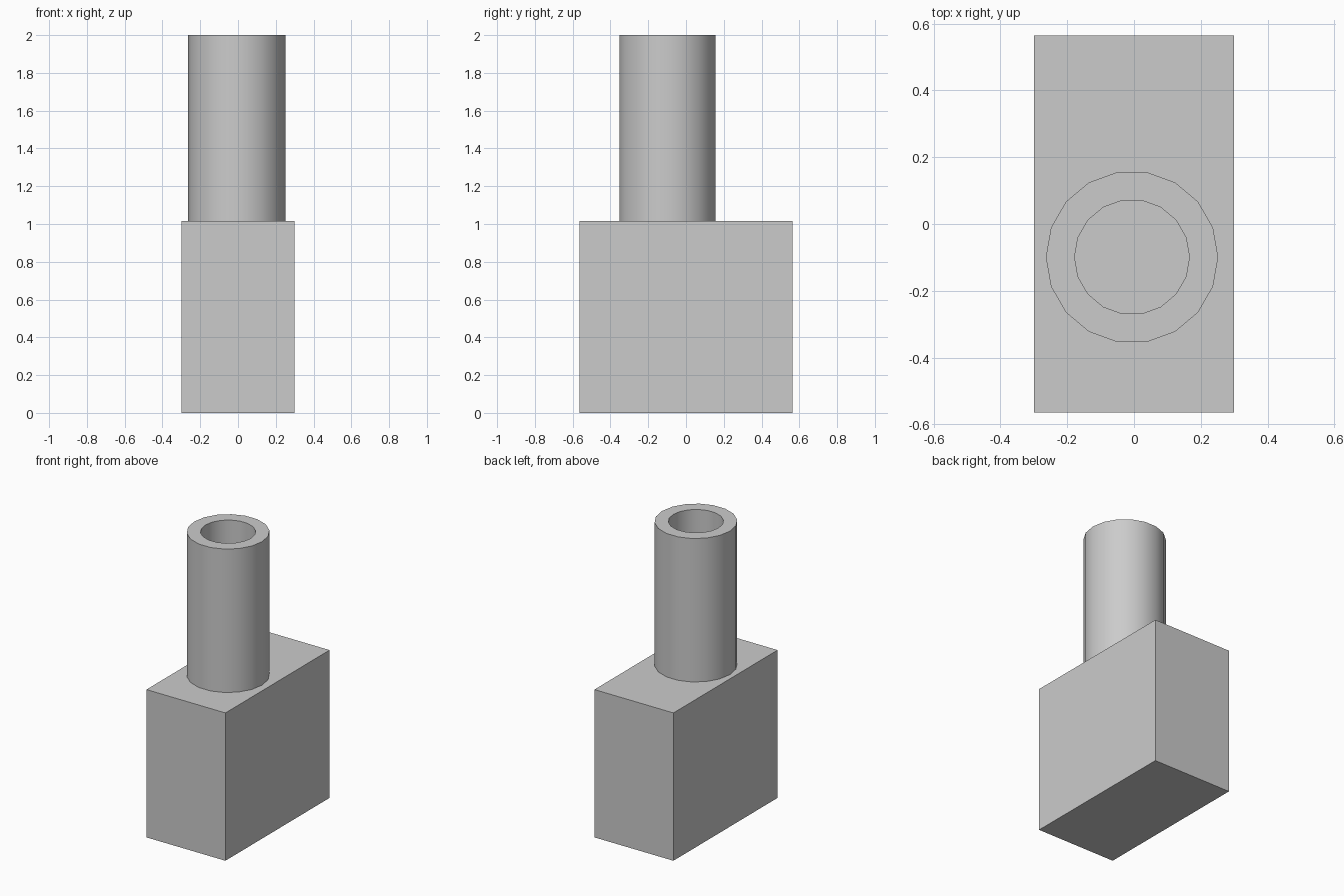
import bpy, bmesh
from math import cos, sin, tau, radians

if "Cube" in bpy.data.objects:
    bpy.data.objects.remove(bpy.data.objects["Cube"])

BASE_TOP = 1.015
SIDES = 18


def add_object(name, bm):
    bmesh.ops.recalc_face_normals(bm, faces=bm.faces)
    mesh = bpy.data.meshes.new(name)
    bm.to_mesh(mesh)
    bm.free()
    obj = bpy.data.objects.new(name, mesh)
    bpy.context.collection.objects.link(obj)
    return obj


# Rectangular base block
bm = bmesh.new()
bmesh.ops.create_cube(bm, size=1)
bmesh.ops.scale(bm, vec=(0.60, 1.13, BASE_TOP), verts=bm.verts)
bmesh.ops.translate(bm, vec=(0, 0, BASE_TOP / 2), verts=bm.verts)
add_object("base_block", bm)

# Hollow pipe: a wall section swept around the pipe axis
bm = bmesh.new()
section = [(0.258, BASE_TOP), (0.258, 2.0), (0.172, 2.0), (0.172, BASE_TOP)]
rings = [[bm.verts.new((r * cos(tau * i / SIDES), r * sin(tau * i / SIDES), z))
          for r, z in section] for i in range(SIDES)]
for i in range(SIDES):
    a, b = rings[i], rings[(i + 1) % SIDES]
    for j in range(4):
        k = (j + 1) % 4
        bm.faces.new((a[j], b[j], b[k], a[k]))
pipe = add_object("pipe", bm)
pipe.location = (-0.006, -0.099, 0)

# Smooth pipe walls with sharp rims
bpy.ops.object.select_all(action='DESELECT')
bpy.context.view_layer.objects.active = pipe
pipe.select_set(True)
bpy.ops.object.shade_smooth_by_angle(angle=radians(30))
